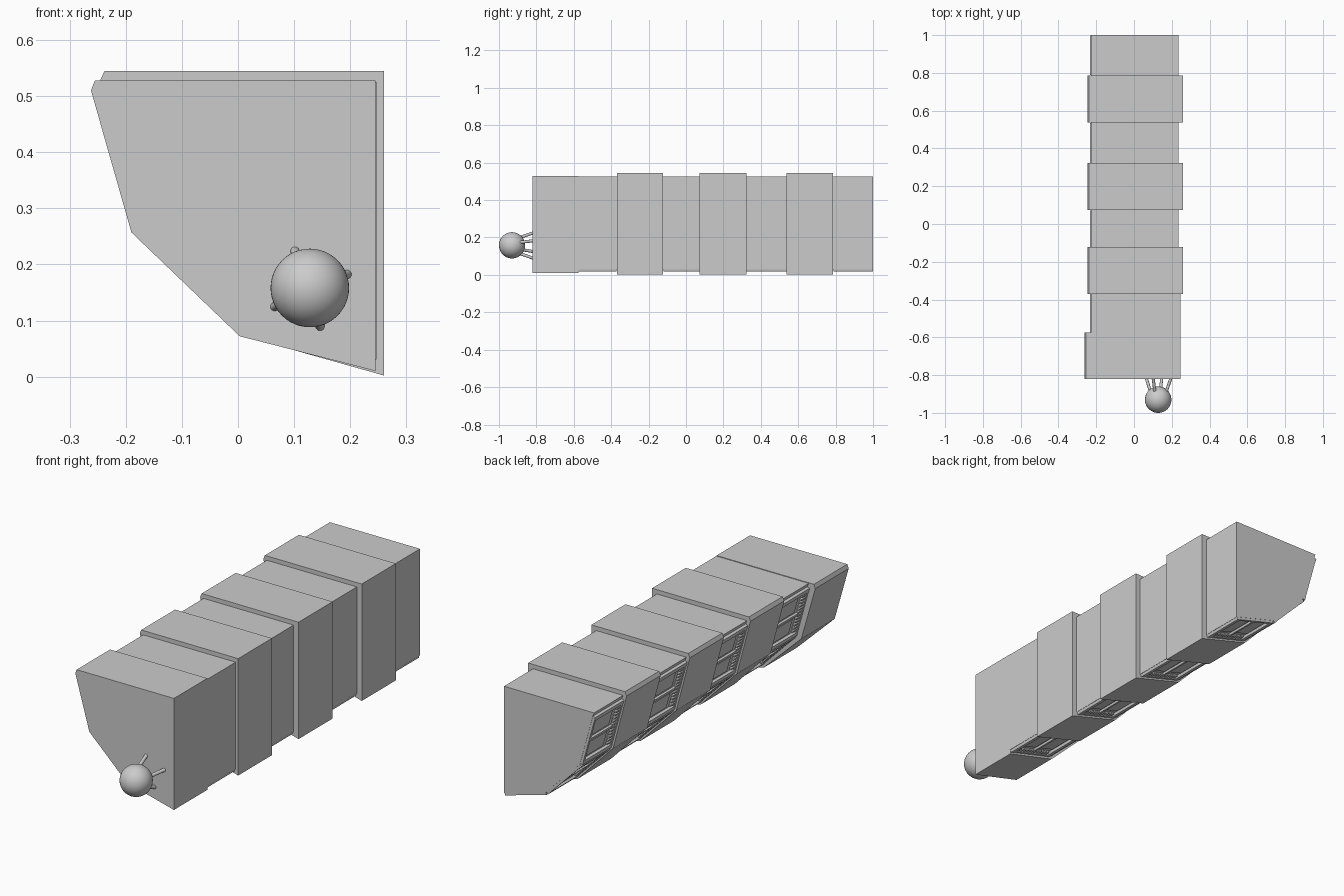
import bpy, bmesh, math
from mathutils import Vector, Matrix

if "Cube" in bpy.data.objects:
    bpy.data.objects.remove(bpy.data.objects["Cube"])


def make_object(name, bm):
    bmesh.ops.recalc_face_normals(bm, faces=bm.faces)
    mesh = bpy.data.meshes.new(name)
    bm.to_mesh(mesh)
    bm.free()
    ob = bpy.data.objects.new(name, mesh)
    bpy.context.collection.objects.link(ob)
    return ob


def extrude_profile(name, pts, y0, y1):
    """Prism from an xz profile running between two y positions."""
    bm = bmesh.new()
    a = [bm.verts.new((x, y0, z)) for x, z in pts]
    b = [bm.verts.new((x, y1, z)) for x, z in pts]
    bm.faces.new(a)
    bm.faces.new(b[::-1])
    for i in range(len(pts)):
        j = (i + 1) % len(pts)
        bm.faces.new((a[i], b[i], b[j], a[j]))
    return make_object(name, bm)


def panel_box(bm, p, q, u, y, size_u, size_y, depth, lift=0.0):
    """Box resting on the slanted hull face p-q; u is distance along it."""
    p, q = Vector((p[0], 0, p[1])), Vector((q[0], 0, q[1]))
    d = (q - p).normalized()
    n = Vector((d.z, 0, -d.x))
    if n.dot(Vector((-1, 0, -1))) < 0:
        n = -n
    c = p + d * u + n * (lift + depth / 2) + Vector((0, y, 0))
    rot = Matrix((d, Vector((0, 1, 0)), n)).transposed().to_4x4()
    scale = Matrix.Diagonal((size_u, size_y, depth, 1))
    bmesh.ops.create_cube(bm, size=1, matrix=Matrix.Translation(c) @ rot @ scale)


# Hull end block and the three raised bands
head = [(-0.255, 0.528), (-0.262, 0.51), (-0.19, 0.257), (0.003, 0.072),
        (0.245, 0.01), (0.245, 0.528)]
band = [(-0.238, 0.545), (-0.246, 0.527), (-0.176, 0.264), (0.008, 0.073),
        (0.26, 0.002), (0.26, 0.545)]
extrude_profile("front_block", head, -0.82, -0.575)
for i, (y0, y1) in enumerate([(-0.37, -0.122), (0.073, 0.323), (0.537, 0.787)]):
    extrude_profile(f"raised_band_{i}", band, y0, y1)

# Recessed bays between the bands, with framed panels on the three angled faces
bays = [(-0.575, -0.37, 0.247), (-0.122, 0.073, 0.235),
        (0.323, 0.537, 0.235), (0.787, 1.0, 0.235)]
for i, (y0, y1, right) in enumerate(bays):
    core = [(-0.228, 0.525), (-0.222, 0.51), (-0.155, 0.268), (0.02, 0.09),
            (right, 0.03), (right, 0.525)]
    extrude_profile(f"bay_core_{i}", core, y0, y1)
    bm = bmesh.new()
    w, ym = y1 - y0, (y0 + y1) / 2
    for p, q in zip(core[1:4], core[2:5]):
        length = math.dist(p, q)
        # frame rails and middle bar
        for u in (0.012, length - 0.012):
            panel_box(bm, p, q, u, ym, 0.02, w - 0.002, 0.013)
        panel_box(bm, p, q, length * 0.5, ym + 0.012, 0.012, w - 0.05, 0.010)
        for y in (y0 + 0.007, y1 - 0.007):
            panel_box(bm, p, q, length / 2, y, length - 0.02, 0.012, 0.012)
        # two inner plates
        for f in (0.28, 0.72):
            panel_box(bm, p, q, length * f, ym + 0.018, length * 0.3, w - 0.085, 0.004)
        # row of small teeth
        count = 12
        for k in range(count):
            u = 0.035 + (length - 0.07) * k / (count - 1)
            panel_box(bm, p, q, u, y0 + 0.027, 0.008, 0.022, 0.010)
    make_object(f"bay_panels_{i}", bm)

# Sensor ball on the front
ball = Vector((0.128, -0.93, 0.158))
bpy.ops.mesh.primitive_uv_sphere_add(segments=48, ring_count=24, radius=0.07, location=ball)
bpy.context.object.name = "front_ball"
bpy.ops.object.shade_smooth_by_angle()

# Splayed rods joining the ball to the front block
for i, angle in enumerate((112, 208, 285, 20)):
    a = math.radians(angle)
    out = Vector((math.cos(a), 0, math.sin(a)))
    start = ball + out * 0.045 + Vector((0, 0.04, 0))
    end = Vector((ball.x, -0.815, ball.z)) + out * 0.072
    d = end - start
    bpy.ops.mesh.primitive_cylinder_add(vertices=16, radius=0.008, depth=d.length,
                                        location=(start + end) / 2)
    rod = bpy.context.object
    rod.name = f"support_rod_{i}"
    rod.rotation_euler = d.to_track_quat('Z', 'Y').to_euler()
    bpy.ops.object.shade_smooth_by_angle()
